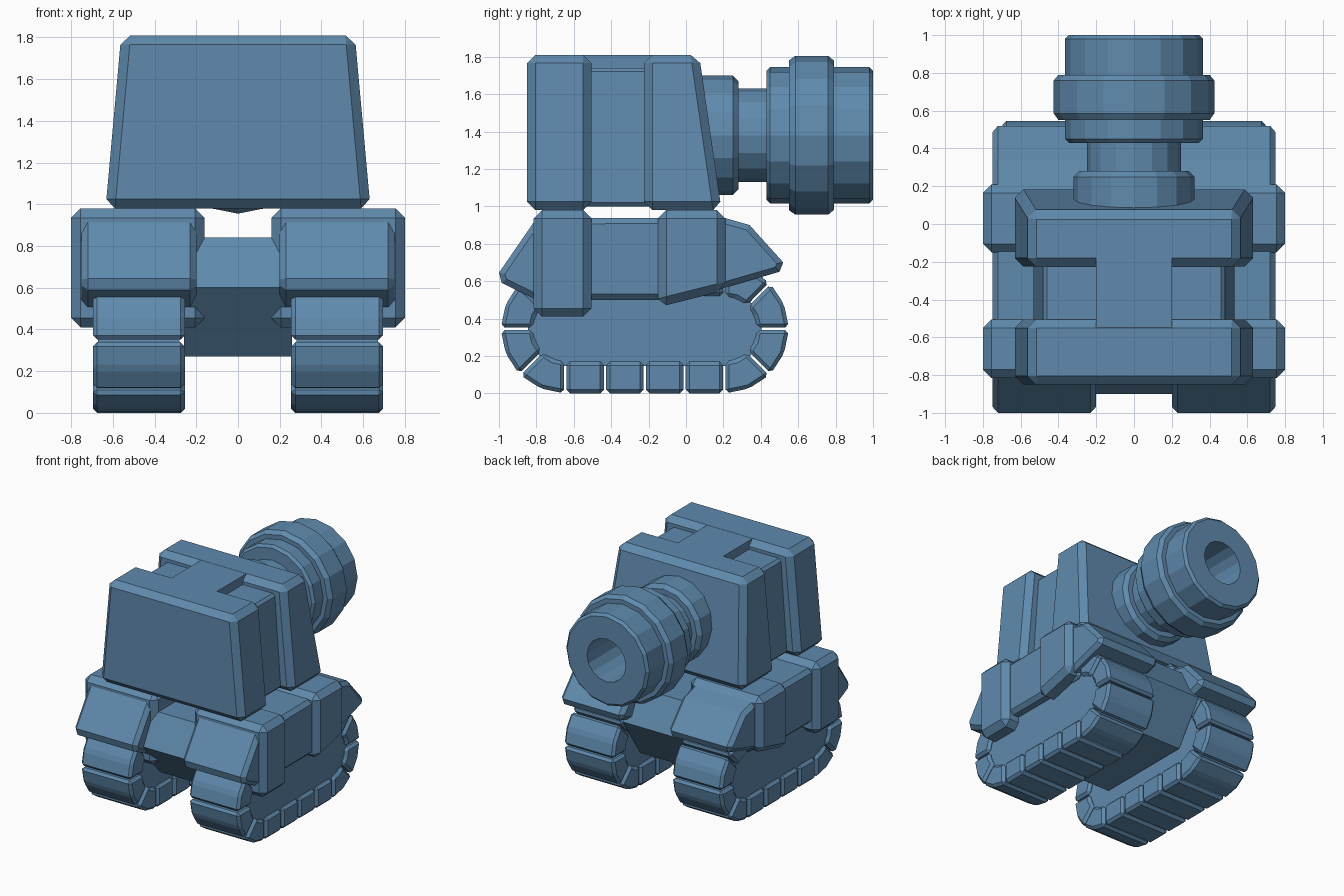
import bpy, bmesh, math

if "Cube" in bpy.data.objects:
    bpy.data.objects.remove(bpy.data.objects["Cube"])

mat = bpy.data.materials.new("steel blue")
mat.diffuse_color = (0.115, 0.255, 0.42, 1)
mat.use_nodes = True
mat.node_tree.nodes["Principled BSDF"].inputs["Base Color"].default_value = mat.diffuse_color


def finish(name, bm):
    bmesh.ops.recalc_face_normals(bm, faces=bm.faces[:])
    me = bpy.data.meshes.new(name)
    bm.to_mesh(me)
    bm.free()
    me.materials.append(mat)
    ob = bpy.data.objects.new(name, me)
    bpy.context.collection.objects.link(ob)
    return ob


def mirror_x(ob):
    m = ob.modifiers.new("Mirror", 'MIRROR')
    m.use_axis = (True, False, False)
    m.use_clip = False
    m.use_mirror_merge = False
    return ob


def add_prism(bm, profile, x0, x1, bevel=0.0, all_edges=False):
    """Extrude a (y, z) outline from x0 to x1; x values may be functions of z."""
    fx = [x if callable(x) else (lambda z, v=x: v) for x in (x0, x1)]
    a = [bm.verts.new((fx[0](z), y, z)) for y, z in profile]
    b = [bm.verts.new((fx[1](z), y, z)) for y, z in profile]
    n = len(profile)
    faces = [bm.faces.new(a), bm.faces.new(b[::-1])]
    caps = set(faces[0].edges) | set(faces[1].edges)
    for i in range(n):
        j = (i + 1) % n
        faces.append(bm.faces.new((a[i], b[i], b[j], a[j])))
    bmesh.ops.recalc_face_normals(bm, faces=faces)
    if bevel:
        edges = {e for f in faces for e in f.edges} if all_edges else caps
        bmesh.ops.bevel(bm, geom=list(edges), offset=bevel, offset_type='OFFSET',
                        segments=1, profile=0.5, affect='EDGES', clamp_overlap=True)


def prism(name, profile, x0, x1, bevel=0.0, all_edges=False):
    bm = bmesh.new()
    add_prism(bm, profile, x0, x1, bevel, all_edges)
    return finish(name, bm)


def rect(y0, y1, z0, z1):
    return [(y0, z0), (y1, z0), (y1, z1), (y0, z1)]


# Turret: two tapered blocks joined by a recessed middle and a flush core
def taper(top, bottom, sign):
    return lambda z: sign * (bottom + (top - bottom) * (z - 0.98) / 0.83)


def tapered(name, profile, top, bottom, bevel):
    prism(name, profile, taper(top, bottom, -1), taper(top, bottom, 1), bevel, True)


tapered("turret_front_block", rect(-0.85, -0.505, 0.98, 1.81), 0.56, 0.635, 0.045)
tapered("turret_rear_block", [(-0.225, 0.98), (0.19, 0.98), (0.07, 1.81), (-0.225, 1.81)],
        0.56, 0.635, 0.045)
tapered("turret_side_panels", rect(-0.6, -0.13, 1.0, 1.74), 0.475, 0.535, 0.02)
prism("turret_core", rect(-0.72, -0.02, 1.0, 1.809), -0.2, 0.2)

# Cannon: lathed stepped barrel with an open bore
AXIS_Z, SIDES = 1.38, 16
lathe = [(0.0, 0.32), (0.25, 0.32), (0.28, 0.29), (0.28, 0.25), (0.43, 0.25),
         (0.43, 0.345), (0.45, 0.365), (0.55, 0.365), (0.55, 0.40), (0.585, 0.425),
         (0.76, 0.425), (0.79, 0.40), (0.79, 0.365), (0.98, 0.365), (1.0, 0.345),
         (1.0, 0.17), (0.6, 0.17)]
bm = bmesh.new()
rings = []
for y, r in lathe:
    rings.append([bm.verts.new((r * math.sin(k * math.tau / SIDES), y,
                                AXIS_Z - r * math.cos(k * math.tau / SIDES)))
                  for k in range(SIDES)])
for r0, r1 in zip(rings, rings[1:]):
    for k in range(SIDES):
        m = (k + 1) % SIDES
        bm.faces.new((r0[k], r0[m], r1[m], r1[k]))
bm.faces.new(rings[0])
bm.faces.new(rings[-1][::-1])
finish("cannon_barrel", bm)

# Hull between the tracks
prism("hull", [(-0.9, 0.6), (-0.6, 0.27), (0.2, 0.27), (0.42, 0.6), (0.3, 0.84), (-0.77, 0.84)],
      -0.26, 0.26)

# Fenders over the tracks, with sloped mudguard ends
mirror_x(prism("fender", [(-0.8, 0.935), (-1.0, 0.645), (-0.985, 0.59), (-0.8, 0.5),
                          (-0.02, 0.5), (0.5, 0.65), (0.52, 0.7), (0.34, 0.9), (0.2, 0.94)],
               0.2, 0.75, 0.03))

# Raised armour bands wrapped round the fenders
mirror_x(prism("front_armour_band", rect(-0.815, -0.505, 0.41, 0.98), 0.16, 0.8, 0.045, True))
mirror_x(prism("rear_armour_band", [(-0.15, 0.46), (0.21, 0.55), (0.21, 0.98), (-0.15, 0.98)],
               0.16, 0.8, 0.045, True))

# Tracks: straight links along top and bottom, bent links round both ends
CZ, RO, RI = 0.345, 0.345, 0.175
Y0, Y1 = -0.645, 0.205
GAP = 0.006


def arc(cy, r, angles):
    return [(cy + r * math.cos(t), CZ + r * math.sin(t)) for t in angles]


bm = bmesh.new()
step = (Y1 - Y0) / 4
for i in range(4):
    ya, yb = Y0 + i * step + GAP, Y0 + (i + 1) * step - GAP
    for s in (-1, 1):
        add_prism(bm, rect(ya, yb, CZ + s * RO, CZ + s * RI), 0.255, 0.695, 0.02, True)
for cy, start in ((Y1, -math.pi / 2), (Y0, math.pi / 2)):
    for i in range(4):
        a = start + i * math.pi / 4
        outer = [a + 0.018, a + math.pi / 8, a + math.pi / 4 - 0.018]
        inner = [a + math.pi / 4 - 0.035, a + math.pi / 8, a + 0.035]
        add_prism(bm, arc(cy, RO, outer) + arc(cy, RI, inner), 0.255, 0.695, 0.02, True)
mirror_x(finish("track_links", bm))

# Plate filling the inside of each track loop
half = [math.pi * k / 8 for k in range(9)]
plate = arc(Y1, 0.2, [t - math.pi / 2 for t in half]) + arc(Y0, 0.2, [t + math.pi / 2 for t in half])
mirror_x(prism("track_side_plate", plate, 0.28, 0.67))
